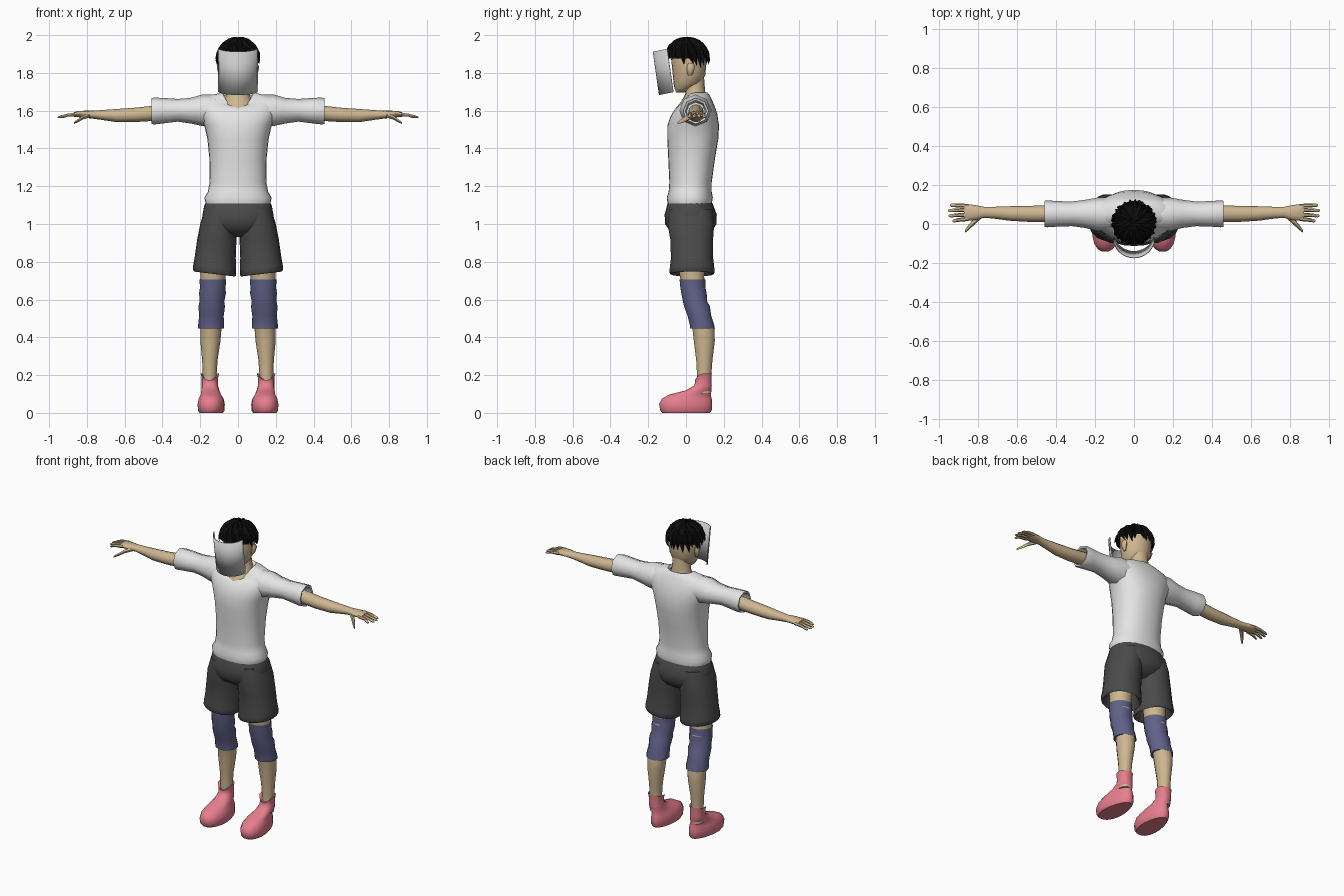
import bpy, bmesh, math, random
from mathutils import Vector

random.seed(4)


def material(name, rgb):
    m = bpy.data.materials.new(name)
    m.diffuse_color = (*rgb, 1)
    return m


SKIN = material("skin", (0.62, 0.47, 0.28))
SHIRT = material("white cloth", (0.78, 0.78, 0.78))
MASK = material("light grey", (0.60, 0.60, 0.60))
SHORTS = material("charcoal cloth", (0.07, 0.07, 0.07))
PADS = material("blue violet cloth", (0.12, 0.12, 0.25))
SHOES = material("pink", (0.80, 0.21, 0.27))
HAIR = material("black hair", (0.004, 0.004, 0.004))


def finish(name, bm, mat, mirror=False, angle=50, normals=True):
    if normals:
        bmesh.ops.recalc_face_normals(bm, faces=bm.faces)
    me = bpy.data.meshes.new(name)
    bm.to_mesh(me)
    bm.free()
    ob = bpy.data.objects.new(name, me)
    bpy.context.collection.objects.link(ob)
    me.materials.append(mat)
    bpy.ops.object.select_all(action='DESELECT')
    ob.select_set(True)
    bpy.context.view_layer.objects.active = ob
    if angle:
        bpy.ops.object.shade_smooth_by_angle(angle=math.radians(angle))
    if mirror:
        ob.modifiers.new("mirror", 'MIRROR')
    return ob


def loft(name, rings, mat, axis='z', sides=16, power=2.0, caps=(True, True),
         mirror=False, angle=50, tweak=None):
    """Rings are (position, centre a, centre b, radius a, radius b[, front dip])."""
    bm = bmesh.new()
    loops = []
    for pos, ca, cb, ra, rb, *dip in rings:
        loop = []
        for i in range(sides):
            t = 2 * math.pi * i / sides
            c, s = math.cos(t), math.sin(t)
            a = ca + ra * math.copysign(abs(c) ** (2 / power), c)
            b = cb + rb * math.copysign(abs(s) ** (2 / power), s)
            p = pos - (dip[0] * max(0, -s) ** 2 if dip else 0)
            co = Vector((a, b, p) if axis == 'z' else (p, a, b))
            loop.append(bm.verts.new(tweak(co) if tweak else co))
        loops.append(loop)
    for l0, l1 in zip(loops, loops[1:]):
        for i in range(sides):
            j = (i + 1) % sides
            bm.faces.new((l0[i], l0[j], l1[j], l1[i]))
    for loop, cap in ((loops[0], caps[0]), (loops[-1], caps[1])):
        if cap:
            bm.faces.new(loop)
    return finish(name, bm, mat, mirror, angle)


# Shirt body with scooped neckline, and sleeves with turned-in cuffs
loft("shirt_body", [
    (1.13, 0, .02, .15, .10), (1.108, 0, .02, .172, .117), (1.14, 0, .02, .178, .122),
    (1.17, 0, .022, .160, .114), (1.22, 0, .024, .150, .112), (1.35, 0, .03, .152, .124),
    (1.45, 0, .036, .162, .135), (1.52, 0, .038, .178, .137), (1.58, 0, .042, .205, .124, .01),
    (1.63, 0, .046, .215, .104, .02), (1.665, 0, .048, .19, .085, .04),
    (1.685, 0, .048, .135, .075, .06), (1.695, 0, .045, .082, .07, .085),
    (1.68, 0, .045, .074, .06, .085)],
    SHIRT, sides=28, power=2.25)
loft("sleeve", [
    (.12, .05, 1.60, .085, .085), (.19, .05, 1.602, .085, .083), (.25, .052, 1.60, .072, .068),
    (.32, .052, 1.602, .063, .060), (.40, .052, 1.60, .066, .068), (.445, .052, 1.598, .069, .071),
    (.458, .052, 1.598, .067, .068), (.455, .052, 1.598, .056, .057), (.40, .052, 1.595, .05, .05)],
    SHIRT, axis='x', sides=8, mirror=True)

# Neck, upper chest and head
loft("neck", [
    (1.56, 0, .02, .09, .085), (1.61, 0, .026, .088, .082), (1.65, 0, .042, .078, .066),
    (1.69, 0, .05, .060, .053), (1.73, 0, .045, .056, .054), (1.79, 0, .04, .055, .055)], SKIN)
loft("head", [
    (1.695, 0, -.03, .025, .022), (1.715, 0, -.015, .050, .045), (1.745, 0, .008, .074, .074),
    (1.79, 0, .016, .088, .086), (1.85, 0, .016, .096, .092), (1.91, 0, .012, .092, .092),
    (1.95, 0, .01, .065, .07), (1.97, 0, .01, .02, .02)], SKIN, sides=20)
loft("ear", [
    (1.785, .088, .02, .006, .008), (1.80, .094, .022, .012, .016), (1.83, .098, .026, .014, .022),
    (1.85, .096, .026, .008, .014)], SKIN, sides=8, mirror=True)

# Arm and hand
loft("arm", [
    (.36, .053, 1.597, .04, .04), (.46, .053, 1.585, .042, .04), (.54, .052, 1.578, .041, .038),
    (.64, .054, 1.574, .037, .035), (.72, .058, 1.577, .030, .026), (.77, .060, 1.579, .028, .021),
    (.81, .058, 1.581, .038, .019), (.85, .060, 1.582, .042, .016), (.872, .061, 1.579, .038, .011)],
    SKIN, axis='x', sides=12, mirror=True)
for i, (y0, y1, tip) in enumerate([(.026, .016, .932), (.049, .042, .952),
                                   (.072, .069, .955), (.093, .096, .945)]):
    loft(f"finger_{i + 1}", [
        (.85, y0, 1.581, .0105, .011), (.90, (y0 + y1) / 2, 1.577, .010, .009),
        (tip - .008, y1, 1.566, .008, .007), (tip, y1, 1.564, .003, .003)],
        SKIN, axis='x', sides=6, mirror=True)
loft("thumb", [
    (.785, .045, 1.576, .018, .014), (.82, .012, 1.565, .017, .013),
    (.846, -.015, 1.548, .014, .010), (.868, -.040, 1.535, .006, .006)],
    SKIN, axis='x', sides=6, mirror=True)

# Shorts: seat and legs with turned-in hems
loft("shorts_seat", [
    (1.14, 0, .02, .155, .105), (1.10, 0, .022, .178, .122), (1.05, 0, .025, .188, .138),
    (1.00, 0, .025, .185, .136), (.96, 0, .027, .135, .110), (.93, 0, .03, .05, .06)],
    SHORTS, sides=24, power=2.2)
loft("shorts_leg", [
    (1.08, .088, .025, .088, .115), (1.00, .102, .026, .098, .125), (.92, .112, .030, .104, .115),
    (.82, .121, .032, .109, .113), (.77, .124, .032, .113, .119), (.745, .124, .032, .114, .121),
    (.735, .124, .032, .108, .114), (.75, .124, .032, .095, .10), (.85, .12, .03, .08, .085)],
    SHORTS, sides=18, power=2.2, mirror=True,
    tweak=lambda v: Vector((v.x, v.y, v.z + (.12 * (v.x - .124) if v.z < .8 else 0))))

# Bare leg and ribbed knee sleeve
loft("leg", [
    (.84, .125, .03, .07, .075), (.72, .132, .032, .066, .066), (.58, .138, .055, .060, .060),
    (.45, .143, .092, .056, .060), (.38, .146, .097, .053, .057), (.28, .149, .097, .041, .044),
    (.19, .150, .096, .036, .038), (.10, .150, .096, .036, .038)],
    SKIN, sides=14, mirror=True)
loft("knee_sleeve", [
    (.695, .133, .034, .060, .060), (.705, .133, .034, .070, .070), (.66, .134, .037, .068, .068),
    (.635, .135, .042, .071, .069), (.59, .138, .048, .065, .066), (.565, .139, .058, .070, .070),
    (.51, .141, .072, .065, .064), (.465, .142, .085, .069, .066), (.448, .142, .087, .069, .067),
    (.452, .142, .088, .055, .058)], PADS, sides=14, mirror=True)


# Boot: narrower at the heel, toe swung slightly outward, notched collar
def shoe_shape(v):
    w = 1 - .28 * min(1, max(0, (v.y + .02) / .15)) if v.z < .11 else 1
    return Vector((.145 + (v.x - .145) * w - .05 * (v.y - .06) * (v.z < .11), v.y, v.z))


loft("shoe", [
    (.0, .138, .0, .064, .128), (.012, .138, .0, .072, .138), (.045, .138, -.002, .074, .142),
    (.075, .138, .004, .068, .134), (.098, .140, .022, .056, .110), (.118, .146, .066, .048, .070),
    (.145, .149, .090, .043, .047), (.185, .149, .092, .043, .044, .02),
    (.208, .149, .092, .049, .045, .035), (.20, .149, .092, .038, .036, .035)],
    SHOES, sides=18, power=2.3, mirror=True, tweak=shoe_shape)

# Curved face plate, tilted so the top leans forward
bm = bmesh.new()
cols = []
for i in range(17):
    a = math.radians(-72 + 9 * i)
    x, y = .110 * math.sin(a), .110 * (1 - math.cos(a))
    cols.append([bm.verts.new((x, -.143 + y, 1.683 + .2 * y)),
                 bm.verts.new((x, -.176 + y, 1.912 + .2 * y))])
for c0, c1 in zip(cols, cols[1:]):
    bm.faces.new((c0[0], c1[0], c1[1], c0[1]))
plate = finish("face_plate", bm, MASK)
plate.modifiers.new("thickness", 'SOLIDIFY').thickness = .004

# Hair: a scalp cap with overlapping pointed locks
CENTRE, RADII = Vector((0, .006, 1.877)), Vector((.110, .112, .108))


def scalp(polar, turn, k=1.0):
    d = Vector((math.sin(polar) * math.cos(turn), math.sin(polar) * math.sin(turn),
                math.cos(polar)))
    return CENTRE + Vector((d.x * RADII.x, d.y * RADII.y, d.z * RADII.z)) * k


bm = bmesh.new()
bmesh.ops.create_uvsphere(bm, u_segments=24, v_segments=14, radius=1)
for v in bm.verts:
    v.co = CENTRE + Vector((v.co.x * RADII.x, v.co.y * RADII.y, v.co.z * RADII.z))
low = [f for f in bm.faces
       if f.calc_center_median().z < 1.865 - .25 * min(0, f.calc_center_median().y + .03)]
bmesh.ops.delete(bm, geom=low, context='FACES')
finish("hair_cap", bm, HAIR)

bm = bmesh.new()
for count, start, end, width in [(7, .05, .75, .30), (12, .35, 1.15, .22),
                                 (18, .75, 1.55, .17), (22, 1.0, 1.9, .15)]:
    for n in range(count):
        turn = 2 * math.pi * (n + random.uniform(-.25, .25)) / count
        front = max(0, -math.sin(turn))
        stop = end + random.uniform(-.12, .12) - (.55 * front if end > 1.3 else 0)
        sway = random.uniform(.05, .3)
        rows = []
        for t, w in ((0, .5), (.35, 1), (.7, .7)):
            p, a = start + (stop - start) * t, turn + sway * t
            half = width * w * .06 / .11 / max(.35, math.sin(p)) * 1.6
            rows.append([bm.verts.new(scalp(p, a + s * half, k))
                         for s, k in ((-1, .98), (0, 1.06 + .04 * t), (1, .98))])
        tip = bm.verts.new(scalp(stop, turn + sway, 1.07))
        for r0, r1 in zip(rows, rows[1:]):
            for j in (0, 1):
                bm.faces.new((r0[j], r1[j], r1[j + 1], r0[j + 1]))
        last = rows[-1]
        for j in (0, 1):
            bm.faces.new((last[j], tip, last[j + 1]))
        bm.faces.new((last[2], tip, last[0]))
finish("hair_locks", bm, HAIR, angle=0)
